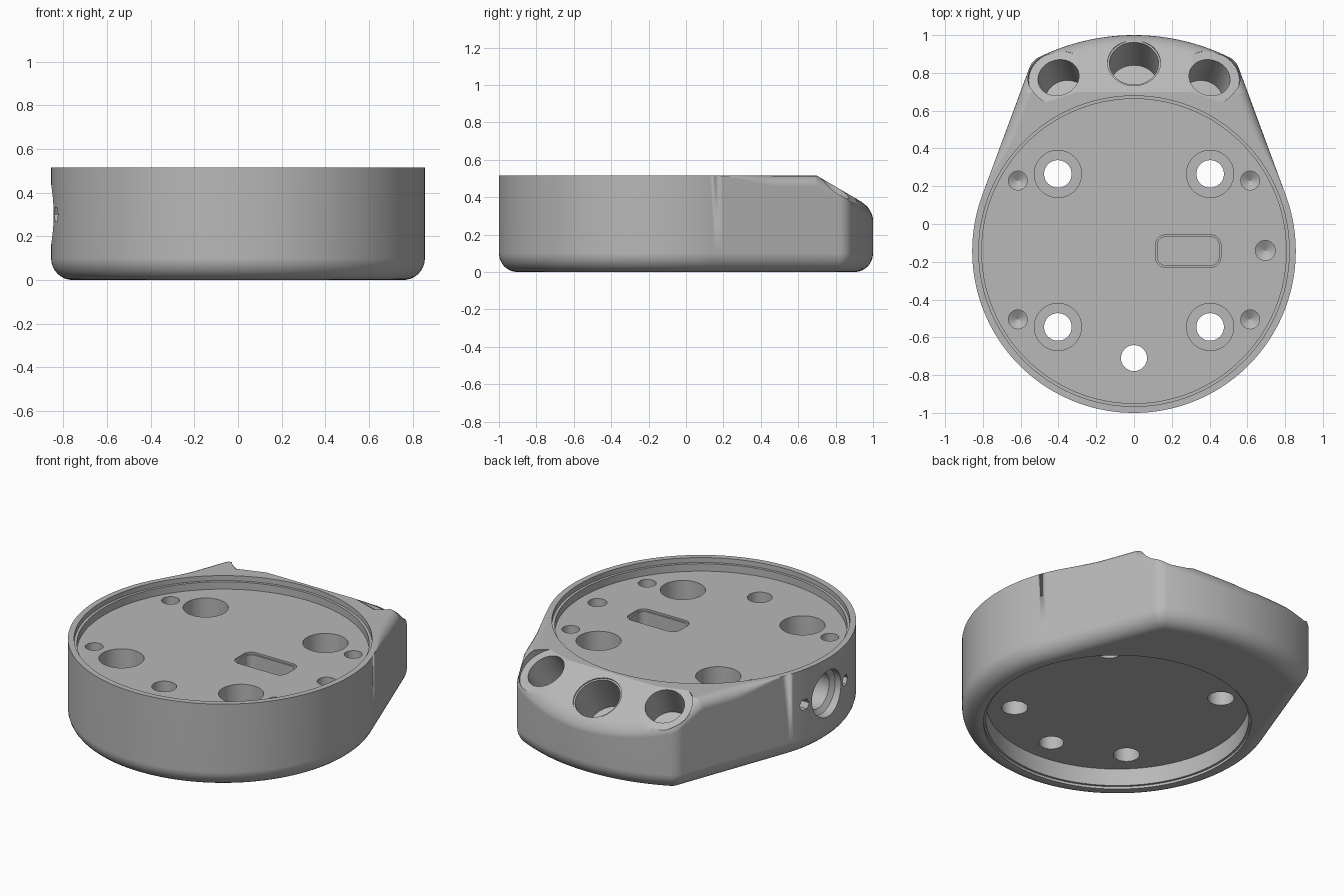
import bpy, bmesh
from math import sin, cos, pi, radians, asin, acos, hypot
from mathutils import Vector

cube = bpy.data.objects.get("Cube")
if cube:
    bpy.data.objects.remove(cube)

grey = bpy.data.materials.new("plain grey")
grey.use_nodes = True
grey.diffuse_color = (0.48, 0.48, 0.48, 1)
grey.node_tree.nodes["Principled BSDF"].inputs["Base Color"].default_value = grey.diffuse_color

HEIGHT, RADIUS, CORNER = 0.515, 0.8565, 0.1
CY = -0.1435                      # centre of the round part
NOSE = 1 - CY                     # radius of the rear arc
FOLD, SLOPE = 0.7, 0.587          # where the rear top starts to fall, and how fast


def make_object(name, bm):
    bmesh.ops.recalc_face_normals(bm, faces=bm.faces)
    mesh = bpy.data.meshes.new(name)
    bm.to_mesh(mesh)
    bm.free()
    mesh.materials.append(grey)
    ob = bpy.data.objects.new(name, mesh)
    bpy.context.collection.objects.link(ob)
    return ob


def skin(bm, rings):
    """Join equal point rings into a closed solid."""
    loops = [[bm.verts.new(p) for p in ring] for ring in rings]
    n = len(loops[0])
    for a, b in zip(loops, loops[1:]):
        for i in range(n):
            j = (i + 1) % n
            bm.faces.new((a[i], a[j], b[j], b[i]))
    bm.faces.new(loops[0][::-1])
    bm.faces.new(loops[-1])


# Outline of tangent arcs: (point, outward normal, top rounding)
def arc(cx, cy, r, a0, a1, n, soft):
    pts = []
    for k in range(n + 1):
        a = a0 + (a1 - a0) * k / n
        nrm = Vector((sin(a), cos(a)))
        pts.append((Vector((cx, cy)) + nrm * r, nrm, soft))
    return pts


def outline():
    reach = NOSE - CORNER
    a1 = asin(0.46 / reach)
    a2 = a1 + acos((RADIUS - CORNER) / reach)
    kx, ky = sin(a1) * reach, CY + cos(a1) * reach
    soft = 0.06
    half = arc(0, CY, NOSE, 0, a1, 14, soft)
    half += arc(kx, ky, CORNER, a1, a2, 10, soft)[1:]
    main = arc(0, CY, RADIUS, a2, pi, 64, 0.0)
    start, end, nrm = half[-1][0], main[0][0], main[0][1]
    for k in range(1, 16):
        t = k / 16
        s = min(1, (1 - t) / 0.55)
        half.append((start.lerp(end, t), nrm, soft * s * s * (3 - 2 * s)))
    half += main
    flip = Vector((-1, 1))
    return half + [(p * flip, n * flip, s) for p, n, s in half[-2:0:-1]]


# Body: filleted underside, softened rear shoulder, sloping rear top
def build_body():
    pts, rings = outline(), []
    for k in range(9):
        t = k / 8 * pi / 2
        d, z = 0.098 * (1 - sin(t)), 0.1 * (1 - cos(t))
        rings.append([(*(p - n * d), z) for p, n, s in pts])
    for k in range(7):
        t = k / 6 * pi / 2
        rings.append([(*(p - n * s * (1 - cos(t))), HEIGHT - s * (1 - sin(t))) for p, n, s in pts])
    bm = bmesh.new()
    skin(bm, rings)
    bmesh.ops.remove_doubles(bm, verts=bm.verts, dist=0.0003)
    bmesh.ops.bisect_plane(bm, geom=bm.verts[:] + bm.edges[:] + bm.faces[:],
                           plane_co=(0, FOLD, 0), plane_no=(0, 1, 0))
    for v in bm.verts:
        if v.co.z > 0.3 and v.co.y > FOLD:
            v.co.z -= (v.co.y - FOLD) * SLOPE
    return make_object("body", bm)


cutters = []


def drill(name, mouth, axis, profile, sides=32):
    """Turned cutter; profile is (radius, depth below mouth)."""
    turn = Vector(axis).to_track_quat('Z', 'Y')
    bm = bmesh.new()
    skin(bm, [[Vector(mouth) + turn @ Vector((r * cos(2 * pi * i / sides), r * sin(2 * pi * i / sides), -d))
               for i in range(sides)] for r, d in profile])
    cutters.append(make_object(name, bm))


def slot(name, x, y, w, h, z0, z1, r):
    rings = []
    for z in (z0, z1):
        ring = []
        for q, (sx, sy) in enumerate(((1, 1), (-1, 1), (-1, -1), (1, -1))):
            for k in range(7):
                a = (q + k / 6) * pi / 2
                ring.append((x + sx * (w / 2 - r) + r * cos(a), y + sy * (h / 2 - r) + r * sin(a), z))
        rings.append(ring)
    bm = bmesh.new()
    skin(bm, rings)
    cutters.append(make_object(name, bm))


body = build_body()
UP, FLOOR = (0, 0, 1), 0.44

# Round recesses above and below
drill("top_recess", (0, CY, HEIGHT), UP,
      [(0.822, -0.1), (0.822, 0.03), (0.806, 0.03), (0.806, HEIGHT - FLOOR)], 128)
drill("bottom_recess", (0, CY, 0), (0, 0, -1),
      [(0.738, -0.1), (0.738, 0.015), (0.725, 0.015), (0.725, 0.12)], 128)

# Counterbored through holes and blind pilot holes
for sx in (1, -1):
    for y in (0.265, -0.545):
        drill("mount_hole", (sx * 0.403, y, FLOOR), UP,
              [(0.125, -0.04), (0.125, 0.2), (0.073, 0.2), (0.073, 0.4)], 40)
    for y in (0.23, -0.505):
        drill("pilot_hole", (sx * 0.615, y, FLOOR), UP,
              [(0.05, -0.04), (0.05, 0.12), (0.001, 0.15)], 24)
drill("cable_hole", (0, -0.71, FLOOR), UP, [(0.069, -0.04), (0.069, 0.4)])
drill("side_pilot_hole", (0.695, -0.14, FLOOR), UP, [(0.053, -0.04), (0.053, 0.12), (0.001, 0.15)], 24)

# Blind slot with a stepped lip
slot("slot_lip", 0.287, CY, 0.345, 0.17, FLOOR - 0.012, FLOOR + 0.04, 0.05)
slot("slot", 0.287, CY, 0.325, 0.15, FLOOR - 0.12, FLOOR, 0.042)

# Three angled ports with spot faces on the rear slope
def slope_point(x, y, sink):
    return (x, y, HEIGHT - (y - FOLD) * SLOPE - sink)

drill("middle_port", slope_point(0, 0.85, 0.008), (0, SLOPE, 1),
      [(0.14, -0.15), (0.14, 0), (0.13, 0), (0.13, 0.24)], 48)
for sx in (1, -1):
    drill("outer_port", slope_point(sx * 0.4, 0.775, 0.02), (sx * 0.2, SLOPE, 1),
          [(0.16, -0.15), (0.16, 0), (0.11, 0), (0.11, 0.22)], 48)

# Side socket with two screw holes
drill("side_socket", (-RADIUS, CY, 0.3), (-1, 0, 0),
      [(0.14, -0.1), (0.14, 0.05), (0.11, 0.07), (0.11, 0.24)], 48)
for sy in (1, -1):
    drill("side_screw_hole", (-0.83, CY + sy * 0.195, 0.3), (-1, 0, 0),
          [(0.036, -0.1), (0.036, 0.12)], 6)

# Cut everything out of the body
bpy.context.view_layer.objects.active = body
for c in cutters:
    c.hide_render = True
    mod = body.modifiers.new(c.name, 'BOOLEAN')
    mod.operation, mod.solver, mod.object = 'DIFFERENCE', 'EXACT', c
    bpy.ops.object.modifier_apply(modifier=mod.name)
for c in cutters:
    bpy.data.objects.remove(c)

# Smooth the curved walls, keep machined edges crisp
bpy.ops.object.select_all(action='DESELECT')
body.select_set(True)
bpy.ops.object.shade_smooth_by_angle(angle=radians(28))
weighted = body.modifiers.new("even_normals", 'WEIGHTED_NORMAL')
weighted.keep_sharp = True
